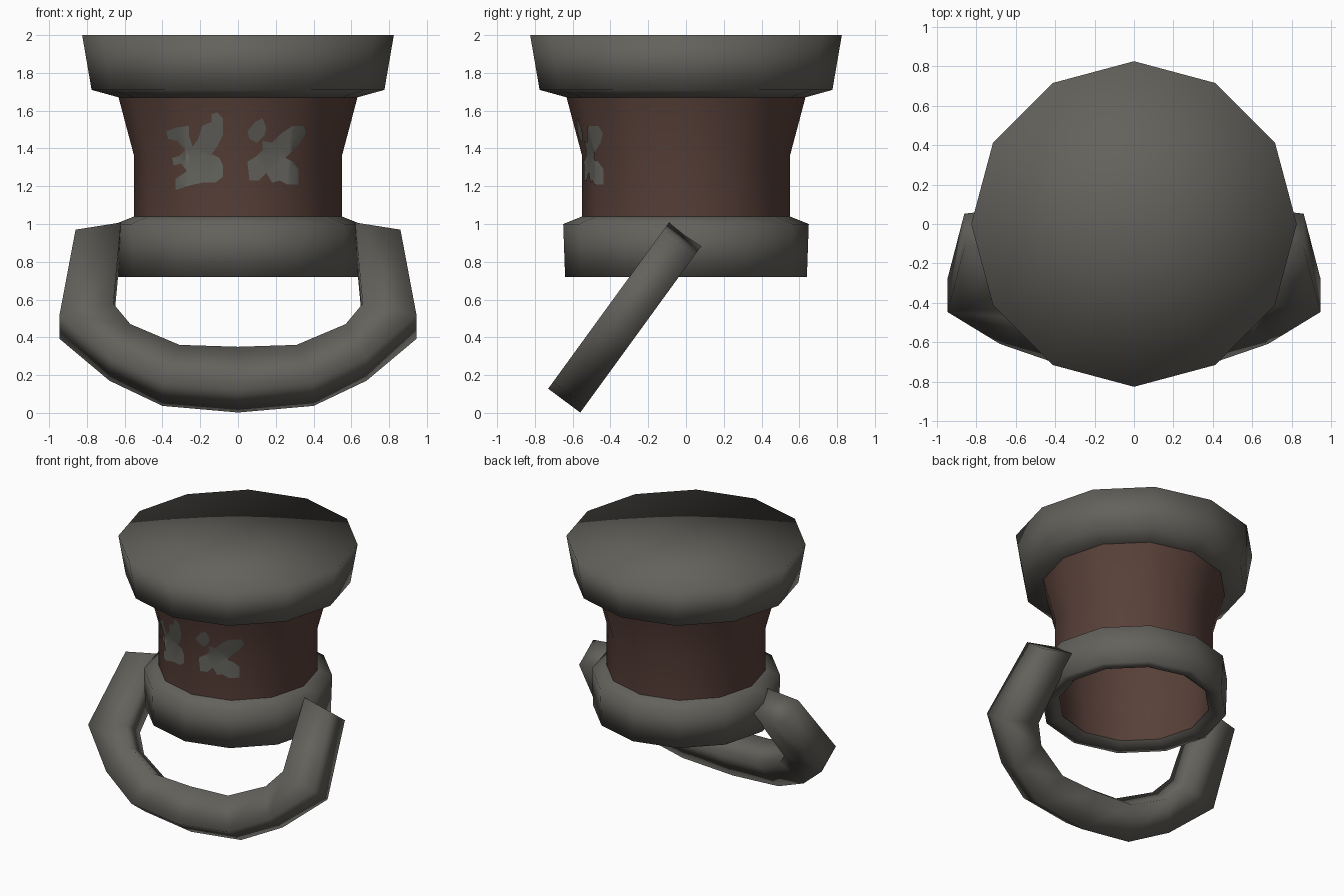
import bpy, bmesh, math

if "Cube" in bpy.data.objects:
    bpy.data.objects.remove(bpy.data.objects["Cube"])


def material(name, rgb):
    m = bpy.data.materials.new(name)
    m.diffuse_color = (*rgb, 1)
    m.use_nodes = True
    m.node_tree.nodes["Principled BSDF"].inputs["Base Color"].default_value = m.diffuse_color
    return m


GREY = material("dark_grey_metal", (0.127, 0.121, 0.107))
BROWN = material("dark_brown", (0.098, 0.051, 0.040))
PATCH = material("worn_grey", (0.130, 0.128, 0.112))


def finish(name, bm, mat, smooth=True):
    me = bpy.data.meshes.new(name)
    for f in bm.faces:
        f.smooth = smooth
    bm.to_mesh(me)
    bm.free()
    me.materials.append(mat)
    ob = bpy.data.objects.new(name, me)
    bpy.context.collection.objects.link(ob)
    return ob


def lathe(name, profile, mat, closed=False, sides=12):
    """Revolve (radius, z) points, listed from top to bottom along the outside."""
    bm = bmesh.new()
    rings = []
    for r, z in profile:
        if r == 0:
            rings.append([bm.verts.new((0, 0, z))] * sides)
        else:
            rings.append([bm.verts.new((r * math.cos(math.tau * i / sides),
                                        r * math.sin(math.tau * i / sides), z))
                          for i in range(sides)])
    pairs = list(zip(rings, rings[1:]))
    if closed:
        pairs.append((rings[-1], rings[0]))
    for a, b in pairs:
        for i in range(sides):
            j = (i + 1) % sides
            corners = list(dict.fromkeys((a[i], b[i], b[j], a[j])))
            bm.faces.new(corners)
    return finish(name, bm, mat)


# Head cap, hollow body and lower collar
lathe("cap", [(0, 2.0), (0.825, 2.0), (0.775, 1.71), (0.63, 1.67)], GREY)
lathe("body", [(0.635, 1.68), (0.55, 1.36), (0.55, 1.03), (0.525, 0.75)], BROWN)
lathe("collar", [(0.55, 1.04), (0.65, 1.0), (0.64, 0.72), (0.56, 0.72),
                 (0.52, 0.75)], GREY)

# Tilted handle: (outer x, outer z, inner x, inner z) in the handle's mid-plane
half = [(0.86, 0.907, 0.62, 0.945), (0.945, 0.455, 0.66, 0.515),
        (0.68, 0.233, 0.57, 0.407), (0.40, 0.10, 0.31, 0.297)]
sections = ([(-a, b, -c, d) for a, b, c, d in half] + [(0, 0.065, 0, 0.287)]
            + half[::-1])


def on_plane(x, z, side):
    y = -0.005 + (z - 0.945) * 0.727
    return (x, y - side * 0.085, z + side * 0.063)


bm = bmesh.new()
loops = [[bm.verts.new(on_plane(x, z, s)) for x, z, s in
          ((ox, oz, 1), (ix, iz, 1), (ix, iz, -1), (ox, oz, -1))]
         for ox, oz, ix, iz in sections]
for a, b in zip(loops, loops[1:]):
    for i in range(4):
        j = (i + 1) % 4
        bm.faces.new((a[i], a[j], b[j], b[i]))
bm.faces.new(loops[0])
bm.faces.new(loops[-1])
bmesh.ops.recalc_face_normals(bm, faces=bm.faces)
finish("handle", bm, GREY)

# Worn patches on the front, outlined in hundredths of a unit as (x, z)
SLOPE = 0.085 / 0.32


def body_front(x, z):
    r = 0.55 + max(0, z - 1.36) * SLOPE
    apothem = r * math.cos(math.radians(15))
    return -min((apothem - abs(x) * math.sin(math.radians(a)))
                / math.cos(math.radians(a)) for a in (15, 45))


left_patch = [(-38, 149), (-33, 151), (-26, 152), (-26, 147), (-24, 141),
              (-21, 145), (-19, 152), (-14, 154), (-14, 158), (-11, 159),
              (-8, 156), (-8, 147), (-11, 141), (-14, 137), (-10, 135),
              (-8, 131), (-8, 125), (-12, 122), (-18, 122), (-23, 121),
              (-27, 120), (-33, 118), (-33, 124), (-27, 128), (-30, 132),
              (-34, 131), (-35, 135), (-31, 136), (-28, 139), (-32, 144),
              (-37, 145)]
right_patch = [(5, 133), (6, 123), (11, 123), (15, 127), (18, 122), (22, 123),
               (26, 121), (32, 121), (32, 129), (29, 133), (25, 135), (29, 139),
               (33, 143), (36, 148), (35, 152), (29, 152), (23, 148), (18, 143),
               (13, 144), (13, 139), (10, 136)]
small_patch = [(5, 149), (9, 154), (13, 156), (15, 151), (14, 147), (10, 143),
               (6, 145)]

for name, outline in (("left_patch", left_patch), ("right_patch", right_patch),
                      ("small_patch", small_patch)):
    bm = bmesh.new()
    f = bm.faces.new([bm.verts.new((x / 100, 0, z / 100)) for x, z in outline])
    f.normal_update()
    if f.normal.y > 0:
        f.normal_flip()
    bmesh.ops.triangulate(bm, faces=bm.faces)
    # Cut along the body's edges so the patch folds with its faces
    for co, no in (((0, 0, 1.36), (0, 0, 1)),
                   ((0.275, 0, 1.36), (1, 0, 0)),
                   ((-0.275, 0, 1.36), (1, 0, 0)),
                   ((0.275, 0, 1.36), (1, 0, -SLOPE / 2)),
                   ((-0.275, 0, 1.36), (1, 0, SLOPE / 2))):
        bmesh.ops.bisect_plane(bm, geom=bm.verts[:] + bm.edges[:] + bm.faces[:],
                               plane_co=co, plane_no=no)
    for v in bm.verts:
        v.co.y = body_front(v.co.x, v.co.z) - 0.005
    finish(name, bm, PATCH)
